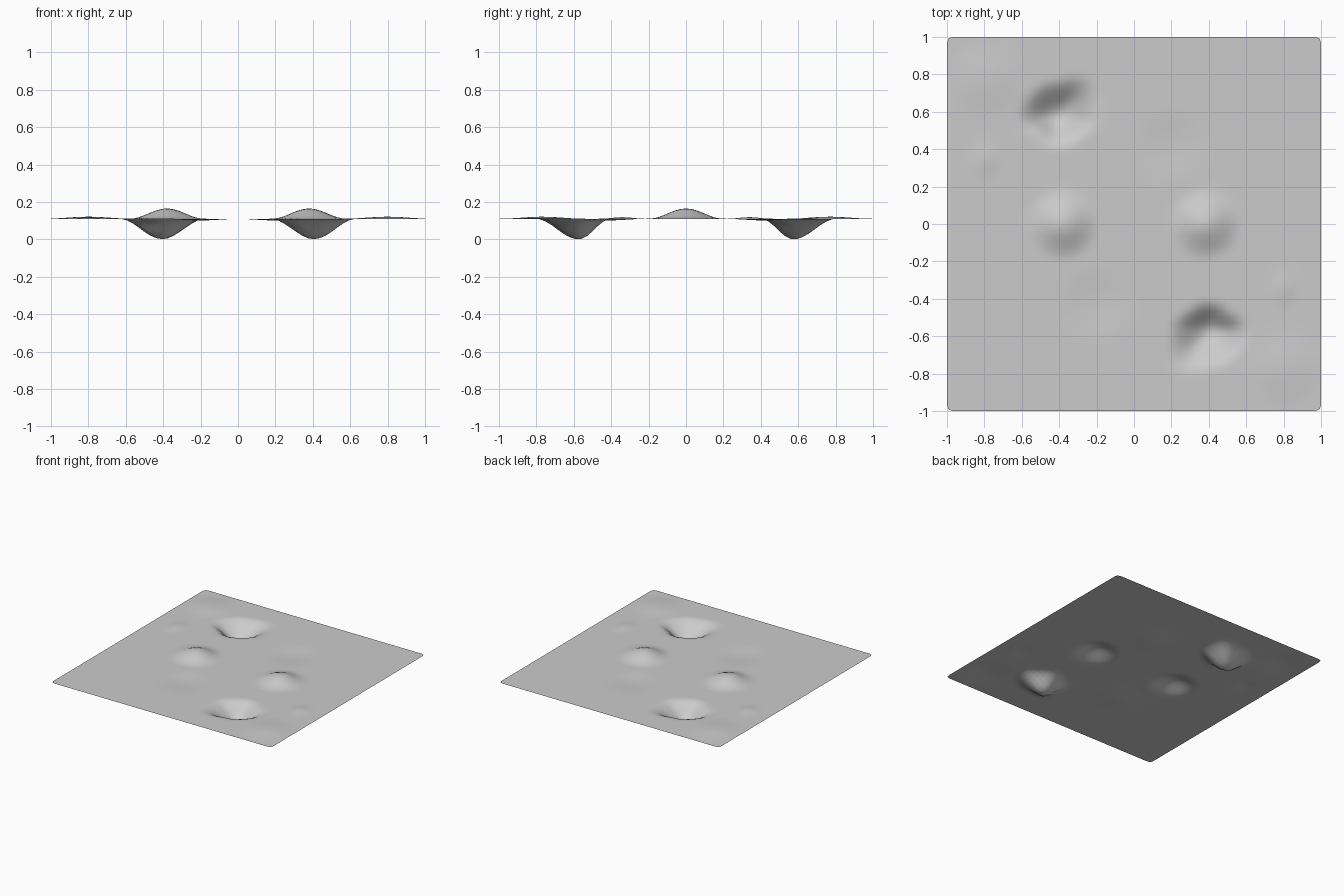
import bpy, bmesh, math

if "Cube" in bpy.data.objects:
    bpy.data.objects.remove(bpy.data.objects["Cube"])

BASE = 0.11      # resting height of the sheet
N = 64           # grid divisions per side

# Every feature is repeated by a half turn about the z axis
# rounded swellings and dips: x, y, radius x, radius y, height
BUMPS = [
    (0.38, 0.0, 0.20, 0.20, 0.055),
    (0.80, -0.34, 0.09, 0.12, 0.009),
    (0.80, -0.77, 0.24, 0.23, 0.011),
    (0.20, 0.42, 0.22, 0.22, -0.009),
]
# lopsided pit: centre, depth and outline radius every 45 degrees
PIT = (0.41, -0.575)
PIT_DEPTH = 0.11
PIT_RADII = [0.225, 0.165, 0.175, 0.18, 0.235, 0.285, 0.21, 0.205]


def falloff(t):
    return 0.5 * (1 + math.cos(math.pi * t)) if t < 1 else 0.0


def pit_radius(angle):
    a = (angle / (math.pi / 4)) % 8
    i = int(a) % 8
    f = a - int(a)
    f = f * f * (3 - 2 * f)
    return PIT_RADII[i] * (1 - f) + PIT_RADII[(i + 1) % 8] * f


def height(x, y):
    z = BASE
    for s in (1, -1):
        px, py = s * x, s * y
        for cx, cy, rx, ry, h in BUMPS:
            z += h * falloff(math.hypot((px - cx) / rx, (py - cy) / ry))
        dx, dy = px - PIT[0], py - PIT[1]
        z -= PIT_DEPTH * falloff(math.hypot(dx, dy) / pit_radius(math.atan2(dy, dx)))
    return max(z, 0.0)


# Single-layer sheet
bm = bmesh.new()
bmesh.ops.create_grid(bm, x_segments=N, y_segments=N, size=1.0)
# Trim the four corners
corners = [v for v in bm.verts if abs(v.co.x) > 0.999 and abs(v.co.y) > 0.999]
bmesh.ops.triangulate(bm, faces=[f for v in corners for f in v.link_faces])
for v in corners:
    v.co.x *= 1 - 0.5 / N
    v.co.y *= 1 - 0.5 / N
# Raise mounds and sink pits
for v in bm.verts:
    v.co.z = height(v.co.x, v.co.y)
for f in bm.faces:
    f.smooth = True
    if f.normal.z < 0:
        f.normal_flip()

mesh = bpy.data.meshes.new("ground_sheet")
bm.to_mesh(mesh)
bm.free()
sheet = bpy.data.objects.new("ground_sheet", mesh)
bpy.context.collection.objects.link(sheet)

mat = bpy.data.materials.new("light grey")
mat.diffuse_color = (0.6, 0.6, 0.6, 1)
mat.use_nodes = True
mat.node_tree.nodes["Principled BSDF"].inputs["Base Color"].default_value = mat.diffuse_color
mesh.materials.append(mat)
